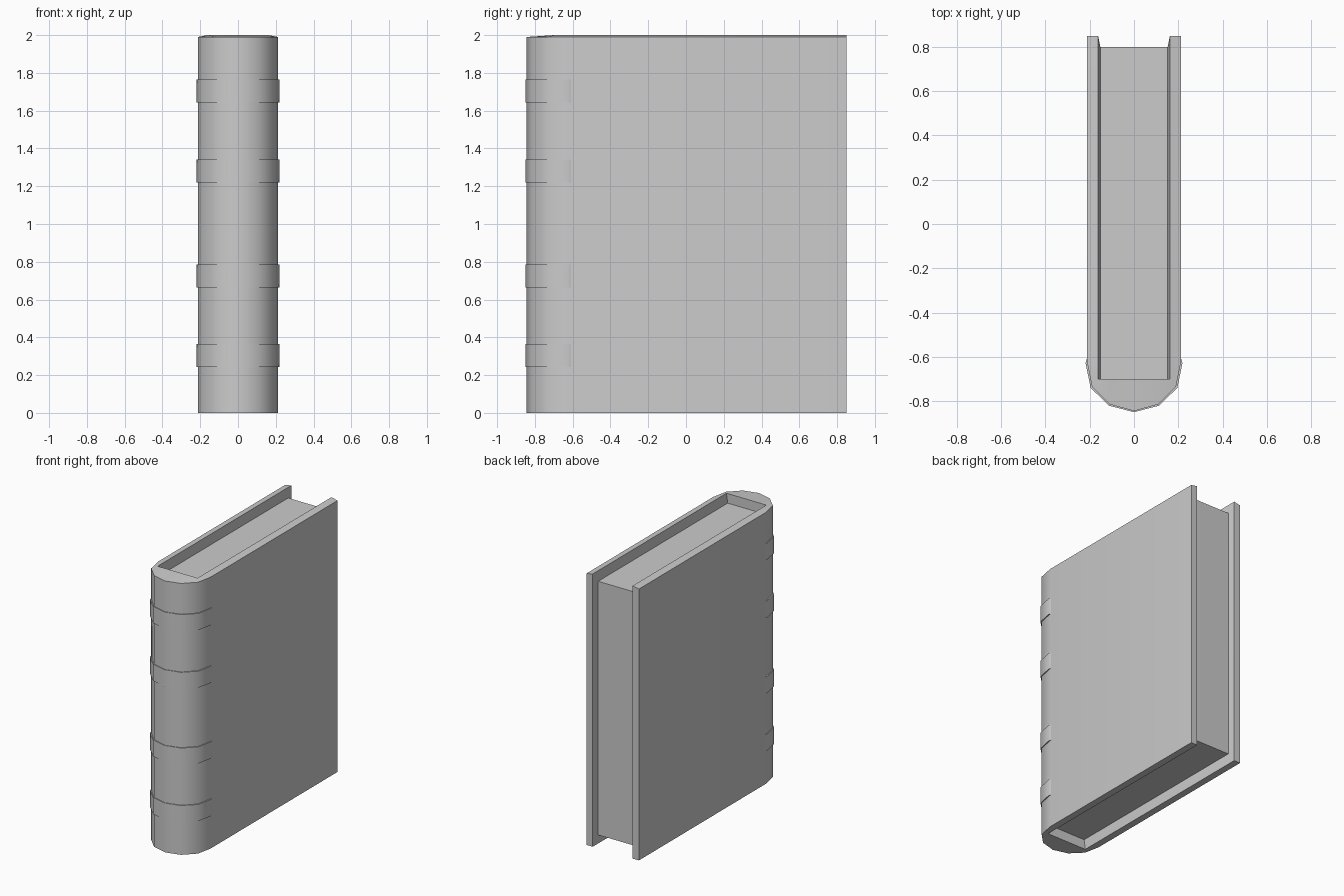
import bpy, bmesh

if "Cube" in bpy.data.objects:
    bpy.data.objects.remove(bpy.data.objects["Cube"])

def mirror(half):
    # right half-path ending on the centre line -> full path
    return half + [(-x, y) for x, y in reversed(half[:-1])]

def finish(name, bm, smooth=True):
    bmesh.ops.recalc_face_normals(bm, faces=bm.faces)
    me = bpy.data.meshes.new(name)
    bm.to_mesh(me)
    bm.free()
    ob = bpy.data.objects.new(name, me)
    bpy.context.collection.objects.link(ob)
    bpy.ops.object.select_all(action='DESELECT')
    ob.select_set(True)
    bpy.context.view_layer.objects.active = ob
    if smooth:
        bpy.ops.object.shade_smooth_by_angle(angle=0.7)
    return ob

# Plan-view paths running from fore edge round the spine
outer = mirror([(.213, .85), (.213, -.62), (.19, -.735), (.11, -.815), (0, -.845)])
rim = mirror([(.162, .85), (.162, -.62), (.162, -.70), (.11, -.70), (0, -.70)])
deep = mirror([(.152, .80), (.152, -.62), (.152, -.70), (.11, -.70), (0, -.70)])
H, LIP = 2.0, 0.07

# Cover: boards and rounded spine with slanted inner edges
bm = bmesh.new()
levels = [(deep, LIP), (rim, 0), (outer, 0), (outer, H - .01), (rim, H), (deep, H - LIP)]
rows = [[bm.verts.new((x, y, z)) for x, y in path] for path, z in levels]
for a, b in zip(rows, rows[1:]):
    for i in range(len(a) - 1):
        bm.faces.new((a[i], a[i + 1], b[i + 1], b[i]))
for i in (0, -1):
    bm.faces.new([rows[k][i] for k in (1, 2, 3, 4)])
    bm.faces.new([rows[k][i] for k in (0, 1, 4, 5)])
bmesh.ops.remove_doubles(bm, verts=bm.verts, dist=1e-5)
finish("cover", bm)

# Page block
bm = bmesh.new()
bmesh.ops.create_cube(bm, size=1)
for v in bm.verts:
    v.co = (v.co.x * .304, v.co.y * 1.5 + .05, v.co.z * (H - 2 * LIP) + H / 2)
finish("pages", bm, False)

# Raised spine bands
band = mirror([(.212, -.605), (.219, -.628), (.196, -.74), (.113, -.821), (0, -.85)])
for n, z in enumerate((.303, .725, 1.28, 1.703)):
    bm = bmesh.new()
    f = bm.faces.new([bm.verts.new((x, y, z - .061)) for x, y in band])
    ext = bmesh.ops.extrude_face_region(bm, geom=[f])
    top = [g for g in ext["geom"] if isinstance(g, bmesh.types.BMVert)]
    bmesh.ops.translate(bm, verts=top, vec=(0, 0, .122))
    # leave only the outside shell: the rest would sit inside the pages
    inside = [g for g in bm.faces if abs(g.normal.z) < .5 and
              abs(g.calc_center_median().x) < .01 and g.calc_center_median().y > -.7]
    bmesh.ops.delete(bm, geom=inside, context='FACES_ONLY')
    finish("spine_band_%d" % (n + 1), bm)
